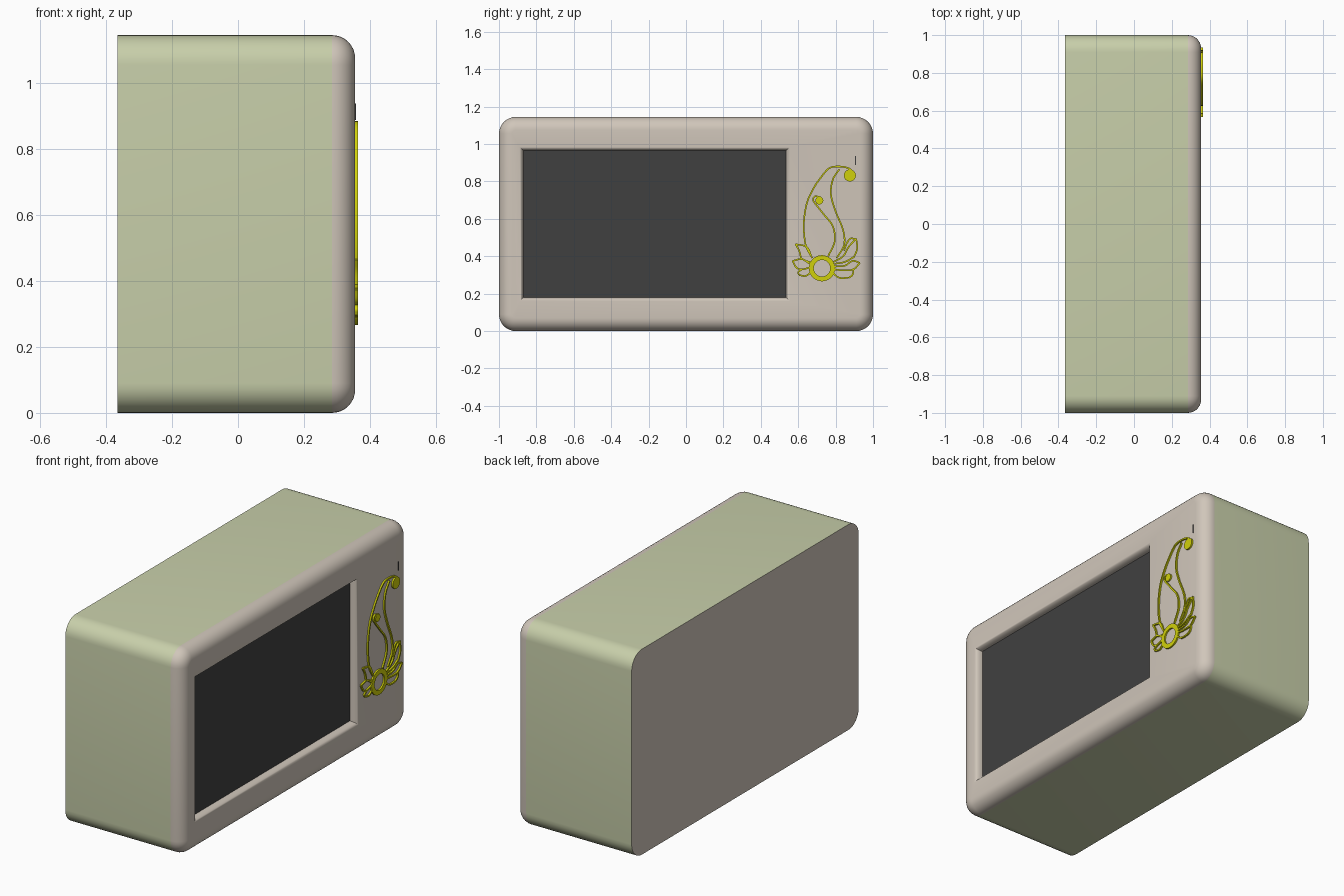
import bpy, bmesh, math
from mathutils import Vector

if "Cube" in bpy.data.objects:
    bpy.data.objects.remove(bpy.data.objects["Cube"])

def mat(name, rgb):
    m = bpy.data.materials.new(name)
    lin = [(c / 255 / 12.92) if c <= 10 else ((c / 255 + 0.055) / 1.055) ** 2.4 for c in rgb]
    m.diffuse_color = (*lin, 1)
    m.use_nodes = True
    m.node_tree.nodes["Principled BSDF"].inputs["Base Color"].default_value = m.diffuse_color
    return m

GREEN = mat("sage green", (200, 207, 170))
BEIGE = mat("warm beige", (208, 198, 186))
DARK = mat("screen charcoal", (64, 64, 64))
GOLD = mat("gold yellow", (208, 208, 10))

def finish(bm, name, mats, smooth=True):
    bmesh.ops.recalc_face_normals(bm, faces=bm.faces)
    me = bpy.data.meshes.new(name)
    bm.to_mesh(me)
    bm.free()
    for m in mats:
        me.materials.append(m)
    ob = bpy.data.objects.new(name, me)
    bpy.context.collection.objects.link(ob)
    bpy.ops.object.select_all(action='DESELECT')
    ob.select_set(True)
    bpy.context.view_layer.objects.active = ob
    if smooth:
        bpy.ops.object.shade_smooth_by_angle(angle=math.radians(35))
    return ob

# overall sizes
BACK, FRONT, TOP = -0.365, 0.355, 1.145
CORNER, FILLET, N = 0.09, 0.07, 8

def rounded_ring(bm, x, inset):
    """Rounded rectangle, four corners of N+1 points each."""
    r, ring = CORNER - inset, []
    for q, (sy, top) in enumerate([(1, 1), (-1, 1), (-1, 0), (1, 0)]):
        cy, cz = sy * (1 - CORNER), (TOP - CORNER if top else CORNER)
        for i in range(N + 1):
            a = math.pi / 2 * (q + i / N)
            ring.append(bm.verts.new((x, cy + r * math.cos(a), cz + r * math.sin(a))))
    return ring

def opening_ring(bm, x, inset):
    y0, y1, z0, z1 = -0.89 + inset, 0.555 - inset, 0.16 + inset, 0.985 - inset
    return [bm.verts.new((x, y, z)) for y, z in ((y1, z1), (y0, z1), (y0, z0), (y1, z0))]

def bridge(bm, a, b, material):
    n = len(a)
    for i in range(n):
        bm.faces.new((a[i], a[(i + 1) % n], b[(i + 1) % n], b[i])).material_index = material

# case: green sides, beige back, rounded front edge and recessed opening
bm = bmesh.new()
first = rounded_ring(bm, BACK, 0)
bm.faces.new(first).material_index = 1
ring = rounded_ring(bm, FRONT - FILLET, 0)
bridge(bm, first, ring, 0)
for i in range(1, 9):
    a = math.pi / 2 * i / 8
    nxt = rounded_ring(bm, FRONT - FILLET * (1 - math.sin(a)), FILLET * (1 - math.cos(a)))
    bridge(bm, ring, nxt, 1)
    ring = nxt
# flat front between the outer edge and the opening corners
hole = opening_ring(bm, FRONT, 0)
for i in range(len(ring)):
    j = (i + 1) % len(ring)
    p, q = hole[i // (N + 1)], hole[j // (N + 1)]
    f = bm.faces.new((ring[i], ring[j], p) if p == q else (ring[i], ring[j], q, p))
    f.material_index = 1
# rounded reveal going in to the screen
for i in range(1, 6):
    a = math.pi / 2 * i / 5
    nxt = opening_ring(bm, FRONT - 0.04 * (1 - math.cos(a)), 0.02 * math.sin(a))
    bridge(bm, hole, nxt, 1)
    hole = nxt
bm.faces.new(hole).material_index = 2
finish(bm, "case_with_screen", [GREEN, BEIGE, DARK])

# ornament helpers: points are (y, z) in hundredths
PLATE = FRONT + 0.009

def smooth_path(pts, steps=6):
    p = [Vector(v) / 100 for v in pts]
    p = [2 * p[0] - p[1]] + p + [2 * p[-1] - p[-2]]
    out = []
    for i in range(1, len(p) - 2):
        a, b, c, d = p[i - 1:i + 3]
        for s in range(steps):
            t = s / steps
            out.append(0.5 * (2 * b + (c - a) * t + (2 * a - 5 * b + 4 * c - d) * t * t
                              + (3 * b - a - 3 * c + d) * t ** 3))
    return out + [p[-2]]

def add_ribbon(bm, pts, w=0.0085):
    path = smooth_path(pts)
    rows = []
    for i, p in enumerate(path):
        d = (path[min(i + 1, len(path) - 1)] - path[max(i - 1, 0)]).normalized()
        n = Vector((-d.y, d.x)) * w / 2
        l, r = p + n, p - n
        rows.append([bm.verts.new((x, v.x, v.y)) for x, v in
                     ((FRONT, l), (PLATE, l), (PLATE, r), (FRONT, r))])
    for a, b in zip(rows, rows[1:]):
        bridge(bm, a, b, 0)
    bm.faces.new(rows[0])
    bm.faces.new(rows[-1])

def add_disc(bm, y, z, r, hole=0, n=32):
    def circle(x, rad):
        return [bm.verts.new((x, y + rad * math.cos(2 * math.pi * i / n),
                              z + rad * math.sin(2 * math.pi * i / n))) for i in range(n)]
    low, high = circle(FRONT, r), circle(PLATE, r)
    bridge(bm, low, high, 0)
    if hole:
        inner, base = circle(PLATE, hole), circle(FRONT, hole)
        bridge(bm, high, inner, 0)
        bridge(bm, inner, base, 0)
    else:
        bm.faces.new(high)

def ornament(name, paths):
    bm = bmesh.new()
    for p in paths:
        add_ribbon(bm, p)
    finish(bm, name, [GOLD])

# curling stems
ornament("stems", [
    [(67.5, 39), (64, 46), (63, 57), (64.5, 68), (68, 76), (72, 82), (76.5, 87), (81.5, 88), (87, 87), (90, 84)],
    [(76, 40), (79.5, 48), (78.5, 56), (74, 62), (70, 67), (68, 70), (69, 72), (72, 71.5)],
    [(80.5, 39), (84.5, 46), (84, 54), (80, 64), (77.5, 73), (78.5, 81), (82, 86.5)]])

# lotus petals, each a pair of strokes meeting at a tip
ornament("left_petals", [
    [(67, 40), (64.5, 45), (58.5, 46.5)], [(58.5, 46.5), (60.5, 43), (61.5, 39)],
    [(66, 36), (62, 38.5), (57, 37.5)], [(57, 37.5), (59, 34), (62, 33), (66, 34)],
    [(62, 33), (60, 31.5), (60.5, 30)], [(60.5, 30), (64, 29.5), (67.5, 32)],
    [(61.5, 39), (64, 37.5), (66.5, 37)]])
ornament("right_petals", [
    [(79, 37), (84, 40), (87, 45), (91, 49.5)], [(91, 49.5), (91.5, 44), (89.5, 39)],
    [(84.5, 43), (86, 47), (88, 49.5), (91, 49)],
    [(79.5, 34.5), (85, 35), (89, 37.5), (93, 36.5)], [(93, 36.5), (89.5, 33), (84, 32.5), (79, 33)],
    [(89.5, 33), (89, 30), (87, 28.5)], [(87, 28.5), (82, 28.5), (78.5, 31)],
    [(79.5, 36), (85, 37), (89.5, 39.5)]])

# flower centre and buds
bm = bmesh.new()
add_disc(bm, 0.727, 0.336, 0.07, 0.044)
add_disc(bm, 0.876, 0.832, 0.032)
add_disc(bm, 0.713, 0.698, 0.021)
finish(bm, "flower_centre_and_buds", [GOLD])

# small slot mark
bm = bmesh.new()
bmesh.ops.create_cube(bm, size=1)
for v in bm.verts:
    v.co = (FRONT + v.co.x * 0.004, 0.907 + v.co.y * 0.006, 0.912 + v.co.z * 0.05)
finish(bm, "slot_mark", [DARK], smooth=False)
